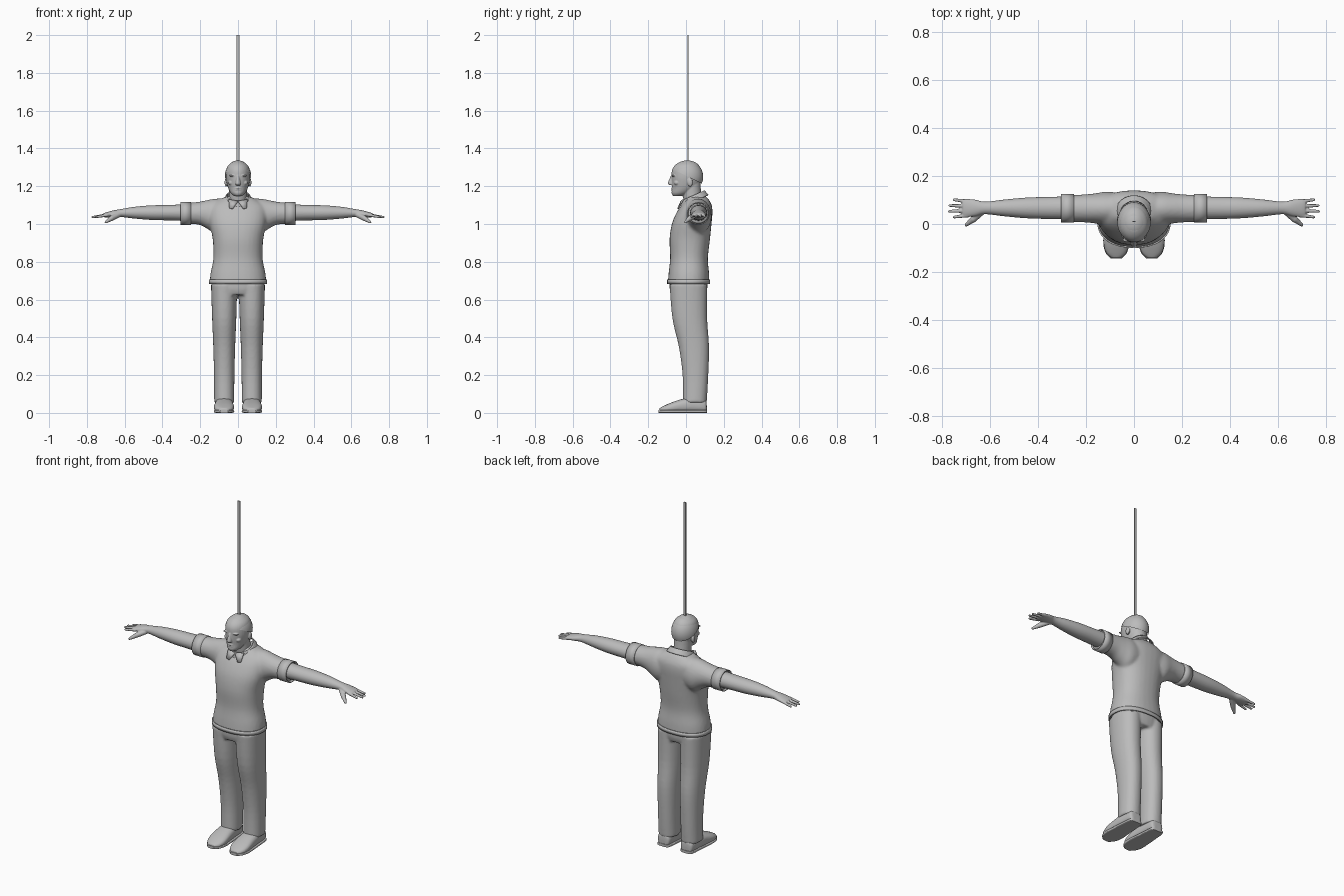
import bpy, bmesh, math
from mathutils import Vector, Matrix

cube = bpy.data.objects.get("Cube")
if cube:
    bpy.data.objects.remove(cube, do_unlink=True)

grey = bpy.data.materials.new("plain grey")
grey.use_nodes = True
tone = (.5, .5, .5, 1)
grey.diffuse_color = tone
grey.node_tree.nodes["Principled BSDF"].inputs["Base Color"].default_value = tone


def blend(before, start, end, after, t):
    """Catmull-Rom value between start and end."""
    slope_in, slope_out = (end - before) / 2, (after - start) / 2
    rise = end - start
    bend = (3 * rise - 2 * slope_in - slope_out) * t
    return start + t * (slope_in + bend + (slope_in + slope_out - 2 * rise) * t * t)


def spline(stations, steps):
    """Smooth path through the loft stations."""
    padded = [stations[0], *stations, stations[-1]]
    path = []
    for quad in zip(padded, padded[1:], padded[2:], padded[3:]):
        for step in range(steps):
            path.append([blend(*values, step / steps) for values in zip(*quad)])
    return path + [stations[-1]]


def loft(bm, axis, stations, side=1, offset=0, power=2, steps=4, sides=32, caps=True, shear=0):
    """Skin rings along an axis; station = position, second centre, two radii.
    The first centre is the constant offset."""
    rings = []
    for position, centre, radius_a, radius_b in spline(stations, steps):
        ring = []
        for i in range(sides):
            angle = math.tau * i / sides
            u, v = math.cos(angle), math.sin(angle)
            point = [offset + radius_a * math.copysign(abs(u) ** (2 / power), u),
                     centre + radius_b * math.copysign(abs(v) ** (2 / power), v)]
            point.insert(axis, position)
            x, y, z = point
            ring.append(bm.verts.new((x * side, y, z + shear * (y - centre))))
        rings.append(ring)
    for lower, upper in zip(rings, rings[1:]):
        for i in range(sides):
            bm.faces.new((lower[i - 1], lower[i], upper[i], upper[i - 1]))
    if caps:
        bm.faces.new(rings[0])
        bm.faces.new(rings[-1])


def ball(bm, centre, radii):
    matrix = Matrix.Translation(centre) @ Matrix.Diagonal((*radii, 1))
    bmesh.ops.create_uvsphere(bm, u_segments=32, v_segments=20, radius=1, matrix=matrix)


def digit(bm, base, tip, thick, thin):
    """Tapered finger with a round tip."""
    base, tip = Vector(base), Vector(tip)
    along = tip - base
    matrix = Matrix.Translation((base + tip) / 2) @ along.to_track_quat('Z', 'Y').to_matrix().to_4x4()
    bmesh.ops.create_cone(bm, cap_ends=True, segments=16, radius1=thick, radius2=thin,
                          depth=along.length, matrix=matrix)
    ball(bm, tip, (thin, thin, thin))


def finish(name, bm, voxel=0, smooth=3, thick=0):
    """Turn the bmesh into an object; voxel fuses its overlapping lofts."""
    bmesh.ops.recalc_face_normals(bm, faces=bm.faces)
    mesh = bpy.data.meshes.new(name)
    bm.to_mesh(mesh)
    bm.free()
    mesh.materials.append(grey)
    ob = bpy.data.objects.new(name, mesh)
    bpy.context.collection.objects.link(ob)
    mesh.shade_smooth()
    if voxel:
        fuse = ob.modifiers.new("fuse", 'REMESH')
        fuse.mode, fuse.voxel_size, fuse.use_smooth_shade = 'VOXEL', voxel, True
        soften = ob.modifiers.new("soften", 'SMOOTH')
        soften.factor, soften.iterations = .5, smooth
    else:
        mesh.set_sharp_from_angle(angle=math.radians(40))
    if thick:
        solid = ob.modifiers.new("thickness", 'SOLIDIFY')
        solid.thickness, solid.offset = thick, 0


SIDES = (("left", 1), ("right", -1))

# Shirt body fused with both short sleeves
bm = bmesh.new()
loft(bm, 2, [(.69, .014, .15, .11), (.74, .015, .145, .107), (.82, .016, .13, .1),
             (.92, .02, .134, .107), (1, .03, .15, .105), (1.06, .045, .155, .095),
             (1.1, .056, .145, .08), (1.13, .06, .1, .06), (1.147, .055, .055, .05)], power=2.3)
for label, side in SIDES:
    loft(bm, 0, [(.03, 1.05, .06, .08), (.11, 1.04, .07, .095), (.16, 1.05, .063, .077),
                 (.21, 1.057, .058, .06), (.3, 1.056, .055, .054)], side, offset=.065)
finish("shirt", bm, .008, 4)

# Shirt hem band
bm = bmesh.new()
loft(bm, 2, [(z, .014, .151, .111) for z in (.683, .705)],
     power=2.3, steps=1, sides=48, caps=False)
finish("shirt_hem", bm, thick=.006)

# Turned-down collar, lower at the throat than at the nape
bm = bmesh.new()
loft(bm, 2, [(1.12, .045, .077, .072), (1.15, .038, .06, .058)], caps=False, shear=.45)
finish("collar", bm, thick=.006)

# Collar points
for label, side in SIDES:
    bm = bmesh.new()
    corners = ((0, -.026, 1.12), (.05, -.016, 1.13), (.046, -.04, 1.084), (.028, -.043, 1.08))
    bm.faces.new([bm.verts.new((x * side, y, z)) for x, y, z in corners])
    finish(label + "_collar_point", bm, thick=.007)

# Trousers: pelvis fused with both legs
bm = bmesh.new()
loft(bm, 2, [(.625, .013, .13, .09), (.66, .013, .14, .1), (.72, .013, .135, .1)], power=2.3)
for label, side in SIDES:
    loft(bm, 2, [(.055, .047, .053, .063), (.2, .05, .054, .068), (.35, .042, .058, .08),
                 (.5, .02, .064, .092), (.68, .013, .07, .1)], side, offset=.073, power=2.2)
finish("trousers", bm, .007, 4)

# Shoes with flat bottoms, and soles following the same outline
shoe = ((.11, .02, .02), (.1, .038, .037), (.04, .045, .042), (-.02, .05, .037),
        (-.08, .053, .027), (-.12, .042, .018), (-.142, .02, .012))
for label, side in SIDES:
    bm = bmesh.new()
    loft(bm, 1, [(y, high, wide, high) for y, wide, high in shoe], side, offset=.074, power=2.5)
    finish(label + "_shoe", bm, .005)
    bm = bmesh.new()
    loft(bm, 1, [(y * 1.02, .008, wide + .001, .008) for y, wide, high in shoe],
         side, offset=.074, power=5)
    finish(label + "_sole", bm)

# Arms with hands, and the sleeve cuffs
for label, side in SIDES:
    bm = bmesh.new()
    loft(bm, 0, [(.26, 1.06, .048, .045), (.36, 1.06, .046, .041), (.45, 1.06, .043, .039),
                 (.54, 1.06, .035, .032), (.62, 1.058, .026, .021), (.66, 1.054, .034, .018),
                 (.7, 1.048, .038, .013), (.715, 1.046, .034, .009)], side, offset=.067)
    for i, tip in enumerate((.75, .77, .768, .75)):
        fan = i - 1.5
        digit(bm, (.69 * side, .065 + .019 * fan, 1.048),
              (tip * side, .065 + .024 * fan, 1.037), .009, .006)
    digit(bm, (.63 * side, .055, 1.05), (.67 * side, .02, 1.03), .014, .014)
    digit(bm, (.67 * side, .02, 1.03), (.7 * side, -.004, 1.01), .014, .007)
    finish(label + "_arm", bm, .0035, 2)
    bm = bmesh.new()
    loft(bm, 0, [(x, 1.056, .057, .057) for x in (.25, .305)],
         side, offset=.066, steps=1, caps=False)
    finish(label + "_sleeve_cuff", bm, thick=.006)

# Head: neck, skull, and facial features fused
bm = bmesh.new()
loft(bm, 2, [(1.08, .052, .056, .052), (1.14, .034, .047, .049), (1.23, .026, .048, .05)])
loft(bm, 2, [(1.148, -.042, .02, .026), (1.163, -.026, .038, .05), (1.19, -.006, .052, .068),
             (1.22, 0, .06, .076), (1.25, .002, .064, .079), (1.285, .003, .062, .077),
             (1.31, .005, .052, .064), (1.328, .007, .03, .04), (1.334, .008, .01, .012)])
loft(bm, 2, [(1.206, -.076, .012, .012), (1.216, -.079, .014, .017), (1.255, -.073, .006, .008)])
for z in (1.181, 1.189):
    ball(bm, (0, -.065, z), (.02, .013, .004))
ball(bm, (0, -.06, 1.16), (.018, .014, .011))
for label, side in SIDES:
    ball(bm, (.028 * side, -.066, 1.256), (.02, .01, .005))
    ball(bm, (.036 * side, -.048, 1.218), (.016, .016, .013))
    ball(bm, (.063 * side, .022, 1.22), (.008, .014, .022))
finish("head", bm, .003, 2)

# Short hair cap, hairline falling from forehead to nape
bm = bmesh.new()
ball(bm, (0, .006, 1.25), (.07, .085, .087))
bmesh.ops.bisect_plane(bm, geom=bm.verts[:] + bm.edges[:] + bm.faces[:],
                       plane_co=(0, -.08, 1.295), plane_no=(0, .5, 1), clear_inner=True)
finish("hair", bm)

# Thin upright rod above the head
bm = bmesh.new()
bmesh.ops.create_cube(bm, size=1, matrix=Matrix.Translation((0, .01, 1.66))
                      @ Matrix.Diagonal((.014, .005, .68, 1)))
finish("rod", bm)
